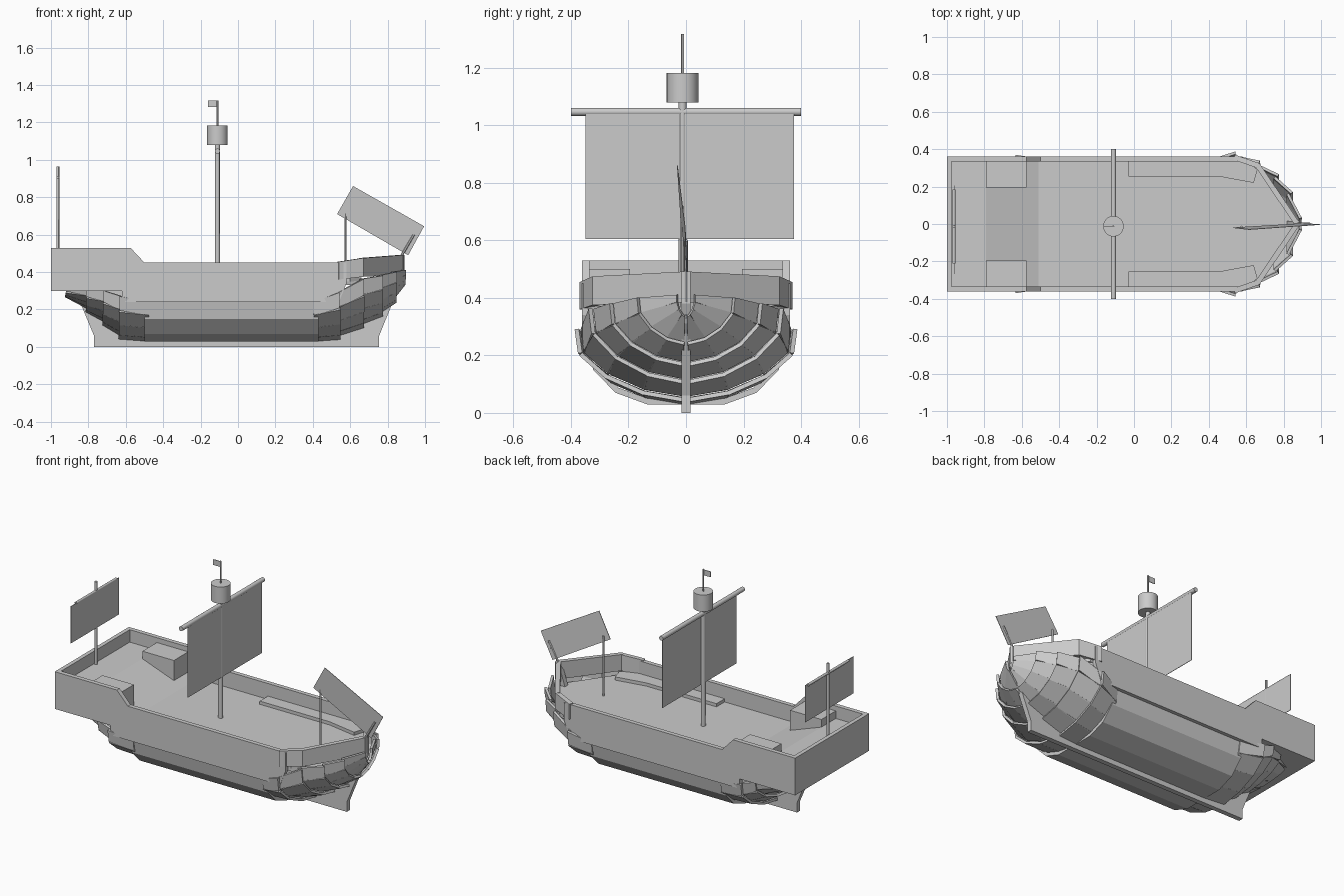
import bpy, bmesh
from mathutils import Vector

if "Cube" in bpy.data.objects:
    bpy.data.objects.remove(bpy.data.objects["Cube"])


def make(name, verts, faces, mirror=False):
    me = bpy.data.meshes.new(name)
    me.from_pydata(verts, [], faces)
    bm = bmesh.new()
    bm.from_mesh(me)
    bmesh.ops.recalc_face_normals(bm, faces=bm.faces)
    bm.to_mesh(me)
    bm.free()
    ob = bpy.data.objects.new(name, me)
    bpy.context.collection.objects.link(ob)
    if mirror:
        m = ob.modifiers.new("mirror", 'MIRROR')
        m.use_axis = (False, True, False)
        m.use_mirror_merge = False
    return ob


def prism(name, pts, axis, a, b, mirror=False):
    """Extrude a 2D outline from a to b along 'y' (outline xz) or 'z' (outline xy)."""
    n = len(pts)
    put = (lambda p, t: (p[0], t, p[1])) if axis == 'y' else (lambda p, t: (p[0], p[1], t))
    verts = [put(p, t) for t in (a, b) for p in pts]
    faces = [tuple(range(n)), tuple(range(2 * n - 1, n - 1, -1))]
    faces += [(i, (i + 1) % n, n + (i + 1) % n, n + i) for i in range(n)]
    return make(name, verts, faces, mirror)


def box(name, x0, x1, y0, y1, z0, z1, mirror=False):
    return prism(name, [(x0, y0), (x1, y0), (x1, y1), (x0, y1)], 'z', z0, z1, mirror)


def rod(name, p, q, r, sides=16):
    p, q = Vector(p), Vector(q)
    bpy.ops.mesh.primitive_cylinder_add(vertices=sides, radius=r, depth=(q - p).length,
                                        location=(p + q) / 2)
    ob = bpy.context.object
    ob.name = name
    ob.rotation_euler = (q - p).to_track_quat('Z', 'Y').to_euler()
    bpy.ops.object.shade_smooth_by_angle()
    return ob


BOX_FACES = [(0, 1, 2, 3), (7, 6, 5, 4), (0, 4, 5, 1), (1, 5, 6, 2), (2, 6, 7, 3), (3, 7, 4, 0)]


def planks(name, stations, shape, thick, tilt, grow):
    """Separate thick plates laid over a loft of half sections (x, width, bottom, top)."""
    rings = [[Vector((x, w * u, zb + (zt - zb) * v)) for u, v in shape]
             for x, w, zb, zt in stations]
    verts, faces = [], []
    for i in range(len(rings) - 1):
        for j in range(len(shape) - 1):
            q = [rings[i][j], rings[i + 1][j], rings[i + 1][j + 1], rings[i][j + 1]]
            c = sum(q, Vector()) / 4
            n = (q[2] - q[0]).cross(q[3] - q[1]).normalized()
            if n.dot(c - Vector((0, 0, 0.36))) < 0:
                n = -n
            lift = [0, tilt, tilt, 0]
            inner = [c + (p - c) * grow + n * (l - thick) for p, l in zip(q, lift)]
            outer = [p + n * thick for p in inner]
            k = len(verts)
            verts += inner + outer
            faces += [tuple(k + f for f in face) for face in BOX_FACES]
    for v in verts:
        v.y = max(v.y, 0.004)
    return make(name, verts, faces, True)


# Keel plate running the whole length
prism("keel", [(-0.77, 0), (0.755, 0), (0.755, 0.06), (0.84, 0.27), (0.885, 0.38), (0.885, 0.49),
               (0.86, 0.48), (0.8, 0.3), (-0.87, 0.3), (-0.77, 0.06)], 'y', -0.015, 0.015)

# Midship hull shell and the planked ends
MID = [(0.04, 0), (0.4, 0), (0.72, 0.19), (0.95, 0.57), (1, 1)]
END = [(0.04, 0), (0.4, 0.1), (0.74, 0.34), (0.97, 0.66), (1, 1)]
planks("midship_hull", [(-0.5, 0.34, 0.03, 0.24), (0.43, 0.34, 0.03, 0.24)], MID, 0.02, 0, 1.0)
planks("bow_planks", [(0.41, 0.345, 0.03, 0.24), (0.54, 0.365, 0.06, 0.29),
                      (0.66, 0.32, 0.12, 0.36), (0.76, 0.25, 0.18, 0.38),
                      (0.83, 0.16, 0.25, 0.40), (0.875, 0.03, 0.34, 0.41)],
       END, 0.015, 0.022, 1.06)
planks("stern_planks", [(-0.48, 0.345, 0.03, 0.24), (-0.63, 0.35, 0.06, 0.27),
                        (-0.71, 0.33, 0.13, 0.3), (-0.8, 0.28, 0.2, 0.31),
                        (-0.91, 0.2, 0.28, 0.315)], END, 0.015, 0.02, 1.05)

# Side walls with the raised stern, and the stern wall
prism("side_wall", [(-1, 0.30), (-0.62, 0.30), (-0.62, 0.24), (0.54, 0.24), (0.58, 0.34),
                    (0.58, 0.45), (-0.5, 0.45), (-0.575, 0.53), (-1, 0.53)],
      'y', 0.335, 0.362, True)
box("stern_wall", -1, -0.975, -0.34, 0.34, 0.30, 0.53)

# Bow bulwark boards
outline = [((0.54, 0.37), 0.36, 0.455), ((0.67, 0.325), 0.375, 0.475), ((0.89, 0.0), 0.385, 0.492)]
for i, (a, b) in enumerate(zip(outline, outline[1:])):
    d = (Vector(b[0]) - Vector(a[0])).normalized() * 0.028
    ring = []
    for (p, z0, z1) in (a, b):
        inn = Vector(p) + Vector((d.y, -d.x))
        ring += [(p[0], p[1], z0), (p[0], p[1], z1), (inn.x, inn.y, z1), (inn.x, inn.y, z0)]
    make(f"bow_bulwark_{i + 1}", ring, BOX_FACES, True)

# Decks
prism("main_deck", [(-0.62, -0.34), (0.58, -0.34), (0.65, -0.31), (0.87, 0), (0.65, 0.31),
                    (0.58, 0.34), (-0.62, 0.34)], 'z', 0.33, 0.352)
prism("side_bench", [(-0.03, 0.255), (0.45, 0.255), (0.64, 0.22), (0.66, 0.29), (0.6, 0.34),
                     (-0.03, 0.34)], 'z', 0.35, 0.372, True)
box("stern_floor", -0.98, -0.6, -0.34, 0.34, 0.30, 0.32)
prism("stern_deck", [(-0.98, 0.43), (-0.79, 0.43), (-0.51, 0.335), (-0.51, 0.352), (-0.79, 0.453),
                     (-0.98, 0.453)], 'y', -0.337, 0.337)
box("stern_locker", -0.79, -0.575, 0.195, 0.337, 0.34, 0.50, True)

# Main mast, yard, sail, lookout and pennant
Y = -0.012
rod("main_mast", (-0.11, Y, 0.34), (-0.11, Y, 1.09), 0.014)
rod("main_yard", (-0.11, -0.4, 1.047), (-0.11, 0.4, 1.047), 0.014)
box("main_sail", -0.102, -0.099, -0.35, 0.375, 0.605, 1.04)
rod("lookout_basket", (-0.11, Y, 1.08), (-0.11, Y, 1.183), 0.055, 32)
rod("flag_pole", (-0.11, Y, 1.18), (-0.11, Y, 1.318), 0.005, 12)
prism("pennant", [(-0.16, 1.282), (-0.112, 1.282), (-0.112, 1.316), (-0.16, 1.316)],
      'y', Y - 0.002, Y + 0.002)

# Stern mast and sail
rod("stern_mast", (-0.963, Y, 0.44), (-0.963, Y, 0.965), 0.008, 12)
rod("stern_yard", (-0.963, -0.21, 0.905), (-0.963, 0.185, 0.905), 0.008, 12)
box("stern_sail", -0.959, -0.956, -0.268, 0.205, 0.68, 0.908)

# Bow mast, bowsprit and slanted sail
rod("bow_mast", (0.575, -0.015, 0.34), (0.575, -0.015, 0.72), 0.006, 12)
rod("bowsprit", (0.87, 0, 0.48), (0.94, 0, 0.6), 0.007, 12)
sail = [(0.53, 0.71), (0.615, 0.86), (0.995, 0.645), (0.91, 0.49)]
lean = [-0.02, -0.03, -0.003, 0.003]
make("bow_sail", [(x, y + s, z) for s in (-0.0015, 0.0015) for (x, z), y in zip(sail, lean)],
     BOX_FACES)
